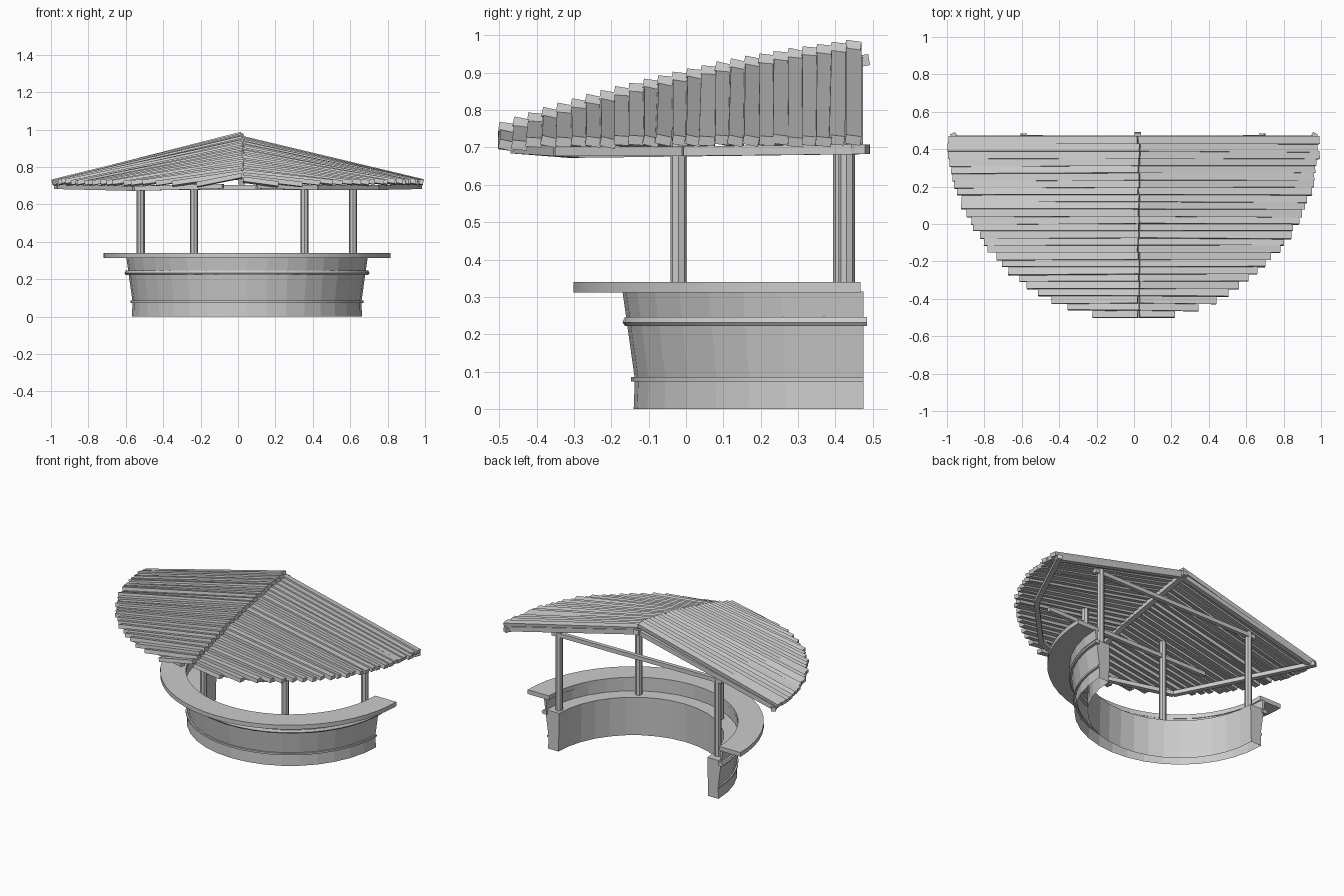
import bpy, bmesh, math, random
from mathutils import Matrix, Vector

random.seed(4)
old = bpy.data.objects.get("Cube")
if old:
    bpy.data.objects.remove(old, do_unlink=True)

GREY = (0.6, 0.6, 0.6, 1)
mat = bpy.data.materials.new("weathered_grey")
mat.use_nodes = True
mat.diffuse_color = GREY
mat.node_tree.nodes["Principled BSDF"].inputs["Base Color"].default_value = GREY

CX = 0.048        # centre line of the half-round bar


def finish(name, bm):
    mesh = bpy.data.meshes.new(name)
    bm.to_mesh(mesh)
    bm.free()
    mesh.materials.append(mat)
    obj = bpy.data.objects.new(name, mesh)
    bpy.context.collection.objects.link(obj)
    return obj


def add_beam(bm, a, b, width, height, roll=0.0):
    """Box running from a to b."""
    a, b = Vector(a), Vector(b)
    d = b - a
    side = Vector((0, 0, 1)).cross(d).normalized()
    up = d.normalized().cross(side)
    rot = Matrix((d.normalized(), side, up)).transposed().to_4x4()
    m = (Matrix.Translation((a + b) / 2) @ rot @ Matrix.Rotation(roll, 4, 'X')
         @ Matrix.Diagonal((d.length, width, height, 1)))
    bmesh.ops.create_cube(bm, size=1, matrix=m)


def half_ring(name, cy, profile, steps, smooth=False, open_bottom=False):
    """Sweep a (radius, z) profile round the front half circle."""
    bm = bmesh.new()
    rings = []
    for i in range(steps + 1):
        a = math.pi * (1 + i / steps)
        rings.append([bm.verts.new((CX + r * math.cos(a), cy + r * math.sin(a), z))
                      for r, z in profile])
    n = len(profile)
    for p, q in zip(rings, rings[1:]):
        for j in range(1 if open_bottom else 0, n):
            k = (j + 1) % n
            bm.faces.new((p[j], p[k], q[k], q[j]))
    bm.faces.new(rings[0])
    bm.faces.new(rings[-1][::-1])
    bmesh.ops.recalc_face_normals(bm, faces=bm.faces)
    obj = finish(name, bm)
    if smooth:
        bpy.ops.object.select_all(action='DESELECT')
        obj.select_set(True)
        bpy.context.view_layer.objects.active = obj
        bpy.ops.object.shade_smooth_by_angle(angle=math.radians(30))


# Hollow bar wall with inner ledge, counter and the two hoops
half_ring("bar_wall", 0.475, [(0.54, 0), (0.615, 0), (0.612, 0.08), (0.645, 0.315),
                              (0.625, 0.315), (0.625, 0.25), (0.535, 0.25)],
          18, open_bottom=True)
half_ring("counter_top", 0.467, [(0.615, 0.312), (0.768, 0.312),
                                 (0.768, 0.34), (0.615, 0.34)], 28, True)
half_ring("upper_hoop", 0.485, [(0.62, 0.222), (0.648, 0.222), (0.655, 0.232),
                                (0.648, 0.246), (0.62, 0.246)], 24, True)
half_ring("lower_hoop", 0.475, [(0.6, 0.073), (0.622, 0.073), (0.622, 0.085),
                                (0.6, 0.085)], 24, True)

# Posts standing on the ledge, reaching up under the roof
POSTS = {"back_right_post": (-0.52, 0.415, 0.77), "front_right_post": (-0.235, -0.02, 0.79),
         "front_left_post": (0.355, -0.02, 0.79), "back_left_post": (0.615, 0.43, 0.76)}
for name, (x, y, top) in POSTS.items():
    bm = bmesh.new()
    bmesh.ops.create_cone(bm, cap_ends=True, segments=8, radius1=0.022, radius2=0.022,
                          depth=top - 0.245,
                          matrix=Matrix.Translation((x, y, (top + 0.245) / 2)))
    finish(name, bm)


def half_width(y):
    return math.sqrt(max(0.03, 1 - (0.48 - y) ** 2 * 1.03))


def ridge_height(y):
    t = 0.47 - y
    return 0.99 - 0.125 * t - 0.115 * t * t


# Roof planks, laid like shingles from the ridge out to the rounded eave
COUNT = 25
STEP = 0.966 / COUNT
for name, s in (("right_roof_planks", -1), ("left_roof_planks", 1)):
    bm = bmesh.new()
    for i in range(COUNT):
        y = -0.48 + i * STEP
        w = half_width(y) - random.uniform(0, 0.02)
        top = ridge_height(y) - 0.014 - (0.022 if s > 0 else 0)
        eave = 0.705 + 0.013 * w + random.uniform(-0.004, 0.004)
        skew = random.uniform(-0.006, 0.002) if 0 < i < COUNT - 1 else 0
        tilt = -s * random.uniform(0.06, 0.24)
        inner = 0.025 + random.uniform(-0.006, 0.006)
        add_beam(bm, (inner, y, top), (s * w, y + skew, eave), 0.042, 0.025, tilt)
    finish(name, bm)

# Roof frame: ridge, back rafters, eave beams and ties
bm = bmesh.new()
add_beam(bm, (0.02, 0.49, 0.935), (0.02, -0.08, 0.835), 0.035, 0.03)
add_beam(bm, (0.02, -0.08, 0.835), (0.02, -0.46, 0.72), 0.035, 0.03)
finish("ridge_beam", bm)

EAVES = {"right": (-1, [(-0.97, 0.485, 0.695), (-0.55, -0.3, 0.685), (-0.08, -0.455, 0.697)]),
         "left": (1, [(0.97, 0.485, 0.695), (0.74, 0.0, 0.69), (0.42, -0.34, 0.69),
                      (0.1, -0.455, 0.697)])}
for side, (s, path) in EAVES.items():
    bm = bmesh.new()
    add_beam(bm, (s * 0.97, 0.458, 0.697), (0.02, 0.458, 0.93), 0.03, 0.03)
    finish(side + "_back_rafter", bm)
    bm = bmesh.new()
    for a, b in zip(path, path[1:]):
        add_beam(bm, a, b, 0.03, 0.026)
    finish(side + "_eave_beam", bm)

for name, a, b in (("back_tie", (-0.56, 0.42, 0.745), (0.66, 0.43, 0.74)),
                   ("front_tie", (-0.55, -0.02, 0.69), (0.63, -0.02, 0.69))):
    bm = bmesh.new()
    add_beam(bm, a, b, 0.026, 0.026)
    finish(name, bm)
